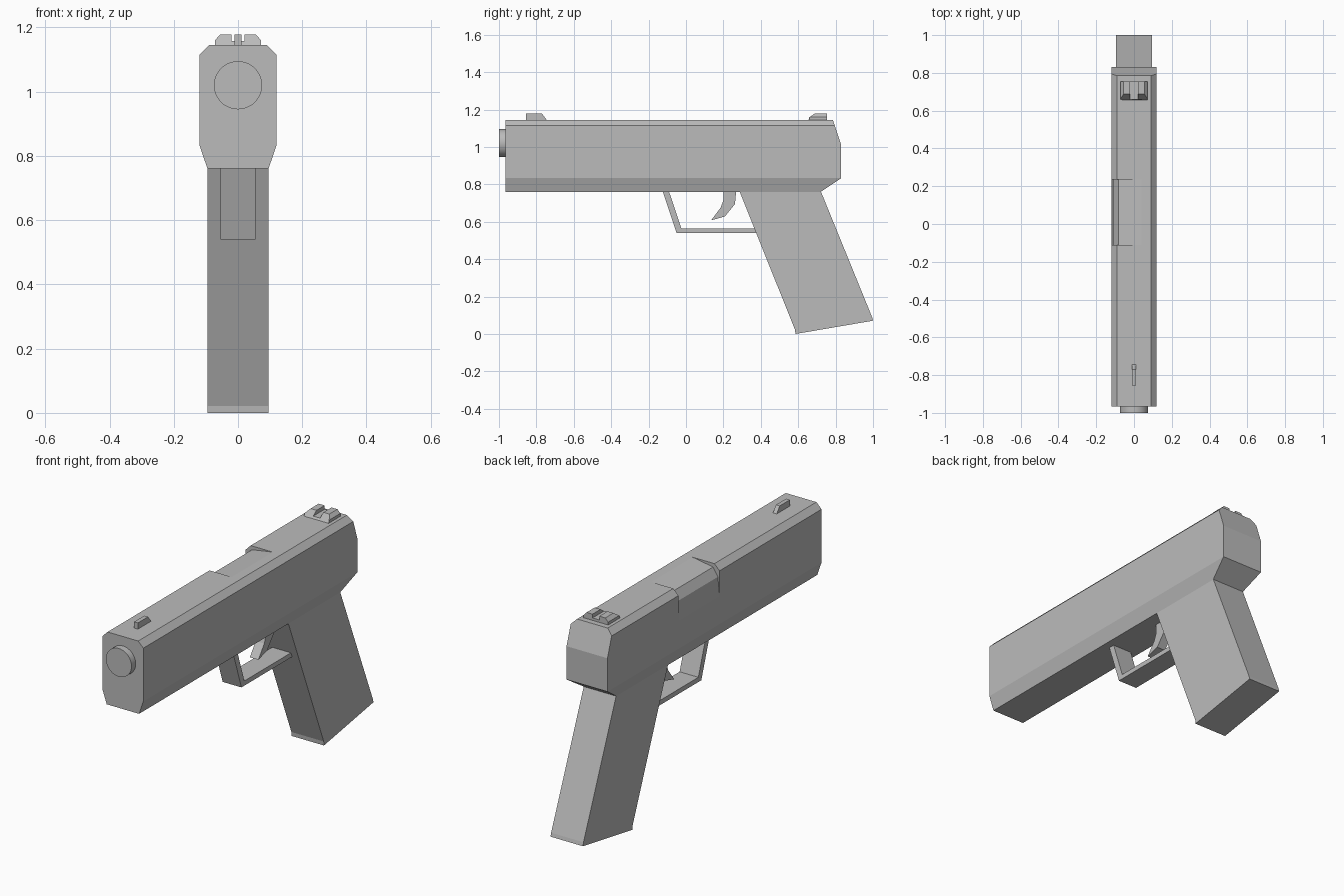
import bpy, bmesh, math
from mathutils import Matrix

cube = bpy.data.objects.get("Cube")
if cube:
    bpy.data.objects.remove(cube, do_unlink=True)

GREY = (0.5, 0.5, 0.5, 1.0)
grey = bpy.data.materials.new("plain grey")
grey.use_nodes = True
grey.diffuse_color = GREY
grey.node_tree.nodes["Principled BSDF"].inputs["Base Color"].default_value = GREY


def finish(name, bm):
    """Turn a bmesh into a flat-shaded grey object."""
    bmesh.ops.recalc_face_normals(bm, faces=bm.faces)
    mesh = bpy.data.meshes.new(name)
    bm.to_mesh(mesh)
    bm.free()
    mesh.materials.append(grey)
    ob = bpy.data.objects.new(name, mesh)
    bpy.context.collection.objects.link(ob)
    return ob


def prism(name, profile, lo, hi, axis, front_slope=None):
    """Extrude a closed 2D profile along x (profile in yz) or y (profile in xz)."""
    def point(a, b, t):
        return (t, a, b) if axis == 'x' else (a, t, b)
    bm = bmesh.new()
    near = [bm.verts.new(point(a, b, lo)) for a, b in profile]
    far = [bm.verts.new(point(a, b, hi)) for a, b in profile]
    bm.faces.new(near)
    bm.faces.new(far[::-1])
    n = len(profile)
    for i in range(n):
        j = (i + 1) % n
        bm.faces.new((near[i], near[j], far[j], far[i]))
    if front_slope:
        base, slope = front_slope
        for v in near:
            v.co.y += max(0.0, v.co.z - base) * slope
    return finish(name, bm)


# Slide: stacked rectangles (height, half width, rear end)
FRONT = -0.965
levels = [(0.76, 0.095, 0.72), (0.833, 0.12, 0.83), (1.01, 0.12, 0.83),
          (1.115, 0.12, 0.795), (1.145, 0.09, 0.785)]
bm = bmesh.new()
rings = [[bm.verts.new((x, y, z)) for x, y in
          ((-w, FRONT), (w, FRONT), (w, back), (-w, back))] for z, w, back in levels]
for low, up in zip(rings, rings[1:]):
    for i in (1, 2, 3):
        j = (i + 1) % 4
        bm.faces.new((low[i], low[j], up[j], up[i]))
bm.faces.new(rings[0])
bm.faces.new(rings[-1])
# One flat face closes the front
bm.faces.new([r[0] for r in rings] + [r[1] for r in reversed(rings)])
slide = finish("slide", bm)

# Ejection port: shallow recess on the right side and top
cutter = prism("port_cutter", [(-0.121, 0.97), (-0.11, 1.08), (-0.082, 1.125),
                               (0.046, 1.146), (0.046, 1.2), (-0.2, 1.2), (-0.2, 0.97)],
               -0.11, 0.235, 'y')
cutter.hide_render = True
cut = slide.modifiers.new("ejection_port", 'BOOLEAN')
cut.operation = 'DIFFERENCE'
cut.solver = 'EXACT'
cut.object = cutter
bpy.context.view_layer.objects.active = slide
bpy.ops.object.modifier_apply(modifier=cut.name)
bpy.data.objects.remove(cutter, do_unlink=True)

# Barrel
bm = bmesh.new()
bmesh.ops.create_cone(bm, cap_ends=True, segments=48, radius1=0.075, radius2=0.075,
                      depth=0.08, matrix=Matrix.Translation((0, -0.96, 1.02))
                      @ Matrix.Rotation(math.pi / 2, 4, 'X'))
barrel = finish("barrel", bm)
bpy.ops.object.select_all(action='DESELECT')
barrel.select_set(True)
bpy.context.view_layer.objects.active = barrel
bpy.ops.object.shade_smooth_by_angle(angle=math.radians(30))

# Sights
prism("front_sight", [(-0.855, 1.14), (-0.855, 1.178), (-0.77, 1.178), (-0.745, 1.145),
                      (-0.745, 1.14)], -0.011, 0.011, 'x')
half = [(0.02, 1.158), (0.02, 1.178), (0.055, 1.178), (0.072, 1.16), (0.072, 1.14)]
prism("rear_sight", half + [(-x, z) for x, z in reversed(half)],
      0.655, 0.755, 'y', front_slope=(1.155, 1.4))

# Grip
prism("grip", [(0.285, 0.765), (0.583, 0.022), (0.585, 0.0), (1.0, 0.071),
               (0.995, 0.09), (0.72, 0.765)], -0.095, 0.095, 'x')

# Trigger guard
prism("trigger_guard", [(-0.125, 0.765), (-0.05, 0.54), (0.39, 0.54), (0.39, 0.565),
                        (-0.025, 0.565), (-0.092, 0.765)], -0.055, 0.055, 'x')

# Trigger
prism("trigger", [(0.2, 0.765), (0.2, 0.715), (0.185, 0.675), (0.135, 0.608),
                  (0.208, 0.628), (0.262, 0.695), (0.268, 0.765)], -0.025, 0.025, 'x')
